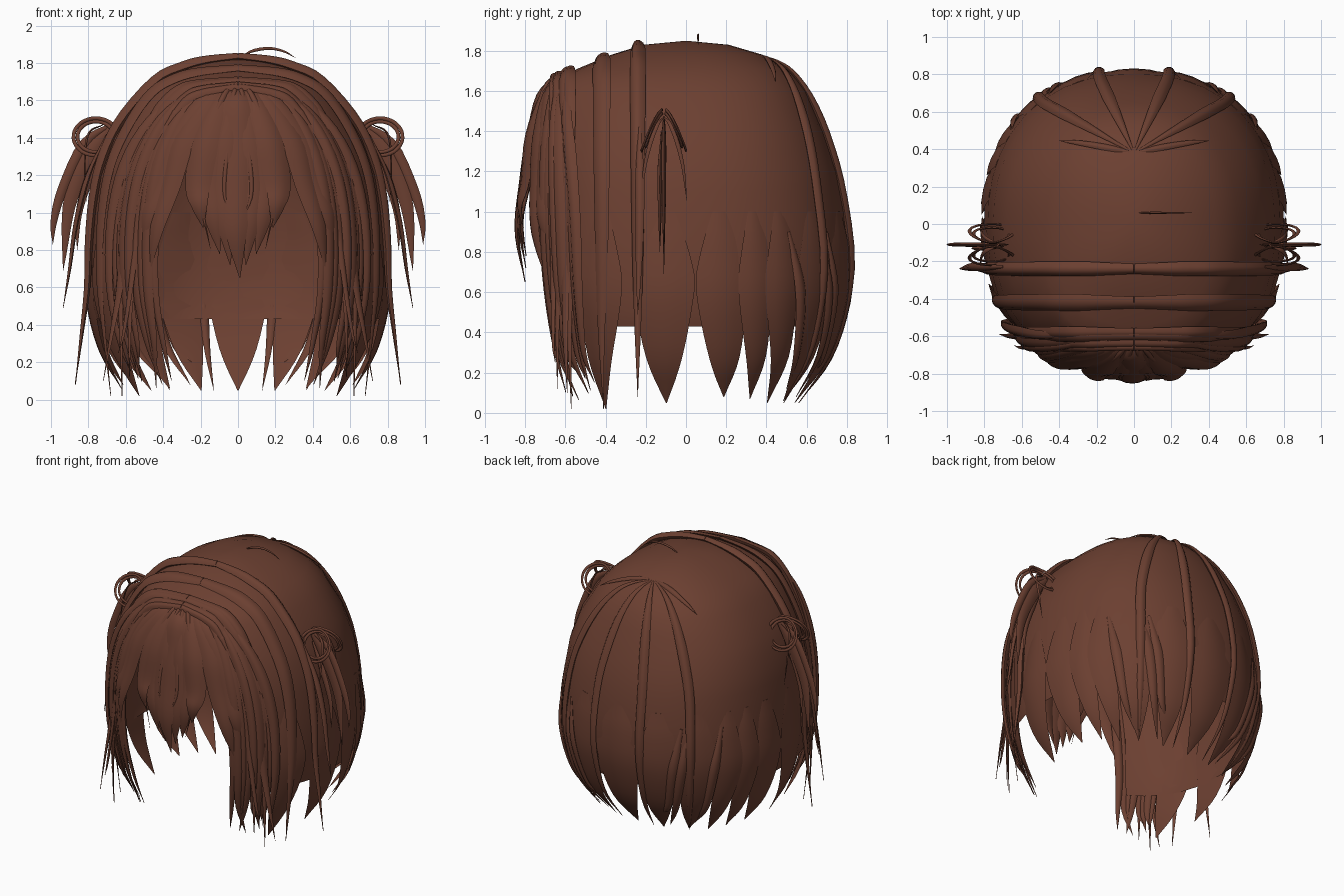
import bpy, bmesh, math, random
from mathutils import Vector

if "Cube" in bpy.data.objects:
    bpy.data.objects.remove(bpy.data.objects["Cube"])

random.seed(4)
brown = bpy.data.materials.new("brown_hair")
brown.diffuse_color = (0.150, 0.051, 0.031, 1)
brown.use_nodes = True
brown.node_tree.nodes["Principled BSDF"].inputs["Base Color"].default_value = brown.diffuse_color

# Head outline: height -> half width, front depth, back depth
OUTLINE = [(1.85, 0, 0, 0), (1.83, .16, .22, .22), (1.78, .31, .38, .39), (1.71, .44, .55, .51),
           (1.66, .50, .65, .56), (1.6, .56, .69, .61), (1.4, .69, .74, .70), (1.2, .76, .77, .77),
           (1.0, .79, .78, .81), (.75, .81, .77, .83), (.5, .80, .74, .80), (.27, .74, .69, .72),
           (.05, .62, .62, .56)]


def dims(z):
    z = min(1.85, max(.05, z))
    for a, b in zip(OUTLINE, OUTLINE[1:]):
        if a[0] >= z >= b[0]:
            f = (a[0] - z) / (a[0] - b[0])
            return [a[i] + (b[i] - a[i]) * f for i in (1, 2, 3)]


def surf(deg, z, off=0.0):
    """Point on the head; 0 degrees is the front, 90 the right side."""
    rx, rf, rb = dims(z)
    s, c = math.sin(math.radians(deg)), math.cos(math.radians(deg))
    ry, p = (rf, 2.5) if c > 0 else (rb, 2.25)
    r = ((abs(s) / rx) ** p + (abs(c) / ry) ** p) ** (-1 / p) + off
    return Vector((s * r, -c * r, z))


def crown_ray(z, dx, dy):
    """Where a straight line from the crown meets the head outline at height z."""
    rx, _, rb = dims(z)
    s = 0
    while (dx * s / rx) ** 2.25 + ((.38 + dy * s) / rb) ** 2.25 < 1:
        s += .004
    return Vector((dx * s, .38 + dy * s, z + .006))


def drape(y, zs, off):
    """Path over the head in a plane of constant y, from the parting down one side."""
    top = next(z / 1000 for z in range(1850, 50, -2) if dims(z / 1000)[1] >= -y)
    pts = [Vector((0, y, top + off))]
    for z in [top - .015, top - .05, top - .12] + zs:
        if z < top - .01:
            rx, rf, _ = dims(z)
            k = max(0.02, 1 - min(1, abs(y / rf)) ** 2.5) ** (1 / 2.5)
            pts.append(Vector((rx * k + off, y, z + off * .5)))
    return pts


def smooth_path(pts, n):
    """Catmull-Rom resampling."""
    p = [Vector(q) for q in pts]
    p = [p[0] * 2 - p[1]] + p + [p[-1] * 2 - p[-2]]
    out, segs = [], len(p) - 3
    for i in range(n + 1):
        u = i / n * segs
        k = min(int(u), segs - 1)
        u -= k
        a, b, c, d = p[k:k + 4]
        out.append(.5 * (2 * b + (c - a) * u + (2 * a - 5 * b + 4 * c - d) * u * u
                         + (3 * b - a - 3 * c + d) * u ** 3))
    return out


SECTION = [(-.5, 0), (-.25, .4), (0, .5), (.25, .4), (.5, 0), (.25, -.4), (0, -.5), (-.25, -.4)]


def strand(bm, pts, w, t, root=.3, grow=.3, power=3, n=16, flat=None, mirror=True):
    """Tapered lock with a lens section, facing outward from the head."""
    for sx in ((1, -1) if mirror else (1,)):
        path = smooth_path([(p[0] * sx, p[1], p[2]) for p in pts], n)
        rings = []
        for i, p in enumerate(path):
            f = i / n
            tan = (path[min(i + 1, n)] - path[max(i - 1, 0)]).normalized()
            nor = Vector(flat) if flat else p - Vector((0, 0, min(.95, p.z)))
            side = tan.cross(nor).normalized()
            nor = side.cross(tan).normalized()
            k = max(.015, (root + (1 - root) * min(1, f / grow)) * (1 - f ** power))
            ww, tt = w * k, t * max(.1, k)
            rings.append([bm.verts.new(p + side * (a * ww) + nor * (b * tt - (0 if flat else .6 * (a * ww) ** 2)))
                          for a, b in SECTION])
        m = len(SECTION)
        for r, q in zip(rings, rings[1:]):
            for j in range(m):
                bm.faces.new((r[j], r[(j + 1) % m], q[(j + 1) % m], q[j]))
        bm.faces.new(rings[0])
        bm.faces.new(rings[-1])


def finish(name, bm, angle=50):
    bmesh.ops.recalc_face_normals(bm, faces=bm.faces)
    me = bpy.data.meshes.new(name)
    bm.to_mesh(me)
    bm.free()
    me.materials.append(brown)
    ob = bpy.data.objects.new(name, me)
    bpy.context.collection.objects.link(ob)
    bpy.ops.object.select_all(action='DESELECT')
    ob.select_set(True)
    bpy.context.view_layer.objects.active = ob
    bpy.ops.object.shade_smooth_by_angle(angle=math.radians(angle))


# Cap: rounded shell with an opening for the face
bm = bmesh.new()
N = 40
levels = [1.83, 1.78, 1.71, 1.66, 1.6, 1.5, 1.4, 1.3, 1.2, 1.1, 1.0, .88, .75, .62, .5, .43]
rows = [[bm.verts.new(surf(360 * i / N, z, -.008)) for i in range(N)] for z in levels]
top = bm.verts.new((0, 0, 1.85))
for i in range(N):
    j = (i + 1) % N
    bm.faces.new((top, rows[0][i], rows[0][j]))
    for k in range(len(levels) - 1):
        a = 360 * (i + .5) / N
        if min(a, 360 - a) < 36 and levels[k] < 1.35:
            continue
        bm.faces.new((rows[k][i], rows[k + 1][i], rows[k + 1][j], rows[k][j]))
bmesh.ops.delete(bm, geom=[v for v in bm.verts if not v.link_faces], context='VERTS')
finish("cap", bm)

# Pointed tufts around the lower edge: angle, tip angle, width, tip height
bm = bmesh.new()
for deg, end, w, tip in [(59, 53, .29, .02), (82, 81, .36, .05), (103, 107, .31, .08), (115, 120, .22, .07),
                         (125, 131, .23, .05), (140, 143, .31, .06), (158, 160, .33, .05), (180, 180, .4, .05)]:
    pts = [surf(deg, 1.0, -.012), surf(deg, .8, -.006), surf(deg, .55, .002),
           surf((deg + end) / 2, .27, 0), surf(end, tip, 0)]
    strand(bm, pts, w, .026, root=.3, grow=.4, power=2.4, mirror=deg < 180)
finish("lower_tufts", bm)

# Ridged locks running straight back and down from the crown
bm = bmesh.new()
for dx, dy, deg in ((.2, .44, 167), (.5, .28, 143)):
    pts = [Vector((0, .38, 1.775))] + [crown_ray(z, dx, dy) for z in (1.74, 1.68, 1.55, 1.35, 1.1)]
    pts += [surf(deg, z, .008) for z in (.75, .45, .25, .05)]
    strand(bm, pts, .07, .04, root=.1, grow=.4, power=5, n=28)
for d, tip in ((132, .12), (147, .08), (151, .2)):
    strand(bm, [surf(d - 4, .9, -.005), surf(d, .6, .012), surf(d + 3, .3, .012), surf(d + 8, tip, 0)], .07, .03)
strand(bm, [(0, .38, 1.775), (.15, .41, 1.755), (.3, .435, 1.70), (.4, .445, 1.645)], .04, .025, n=8)
finish("back_locks", bm)

# Locks draped sideways over the head from the parting
bm = bmesh.new()
body = [1.5, 1.3, 1.1, .85]
for y, w, t, off, lean, tip in [(-.24, .08, .06, .012, .01, (.87, -.24, .08)), (-.42, .10, .04, .012, 0, (.68, -.41, .02)),
                                (-.58, .08, .05, .014, 0, (.62, -.57, .02)), (-.60, .09, .04, .02, .02, (.72, -.59, .1)),
                                (-.64, .07, .04, .02, .01, (.58, -.64, .12)), (-.66, .06, .04, .03, .03, (.64, -.65, .25))]:
    pts = drape(y, body, off)
    x = pts[-1].x
    pts += [Vector((x + lean, y, .6)), Vector((x * .6 + tip[0] * .4 + lean, y, .35)), Vector(tip)]
    strand(bm, pts, w, t, root=.7, grow=.15, power=4, n=36)
# Loose strands swinging out at the temples
strand(bm, [(.70, -.23, 1.42), (.80, -.23, 1.2), (.865, -.23, .95), (.90, -.235, .7), (.935, -.24, .49)], .05, .03)
finish("draped_locks", bm)

# Long locks framing the face, fanned from the front parting
bm = bmesh.new()
for i in range(9):
    f = i / 8
    d = 32 + 19 * f
    tip = .05 + .22 * random.random() * (1 - f * .5)
    o = .008 + .03 * random.random()
    tw = random.uniform(-6, 6)
    pts = [Vector((0, -.58, 1.70 + .015 * f)), surf(d * .45, 1.655 + .02 * f, .01), surf(d * .75, 1.5, o),
           surf(d * .92, 1.25, o), surf(d, .95, o), surf(d + 1, .6, o), surf(d + tw * .2, .3, o), surf(d + tw, tip, .02)]
    strand(bm, pts, .07 + .04 * random.random(), .045, root=.15, grow=.4, power=3.5, n=28)
finish("face_locks", bm)

# Fringe: angle at the middle, angle and height of the tip, width, lift
bm = bmesh.new()
for mid, tipd, tipz, w, o in [(6, 3, .72, .20, .03), (11, 7, .78, .20, .025), (15, 13, .92, .18, .04),
                              (26, 34, .68, .17, .025), (31, 37, .8, .17, .015)]:
    pts = [Vector((0, -.58, 1.70)), surf(mid * .5, 1.61, .012), surf(mid * .85, 1.4, o), surf(mid, 1.15, o),
           surf((mid + tipd) / 2, (1.15 + tipz) / 2, o + .02), surf(tipd, tipz, o)]
    strand(bm, pts, w, .045, root=.1, grow=.45, power=3, n=22)
strand(bm, [(0, -.58, 1.70), (0, -.72, 1.6), (0, -.77, 1.4), (-.01, -.81, 1.15), (-.01, -.84, .9), (.01, -.80, .65)],
       .24, .05, root=.1, grow=.5, power=3, n=22, mirror=False)
# Thin strands lying over the fringe
for mid, tipz in ((4, .95), (13, .8)):
    strand(bm, [(0, -.585, 1.71), surf(mid * .5, 1.62, .025), surf(mid, 1.35, .04), surf(mid + 1, 1.1, .05),
                surf(mid - 3, tipz, .06)], .035, .025, n=18)
finish("fringe", bm)

# Side bunches: flat blades and thin loops
bm = bmesh.new()
for pts, w in [([(.68, -.11, 1.47), (.82, -.11, 1.37), (.94, -.11, 1.12), (.985, -.11, .95), (.99, -.11, .83)], .06),
               ([(.68, -.11, 1.46), (.80, -.11, 1.30), (.90, -.11, 1.05), (.935, -.11, .69)], .10),
               ([(.70, -.12, 1.40), (.79, -.13, 1.2), (.85, -.13, 1.0), (.86, -.13, .8)], .05)]:
    strand(bm, pts, w, .025, flat=(0, 1, 0), n=16)
for s in (1, -1):
    for r in (1, .82):
        loop = []
        for k in range(11):
            a = math.radians(200 - 36 * k)
            depth = .1 * (.5 - .5 * math.sin(a)) ** .7 + .01
            loop.append((.76 + .12 * r * math.cos(a), -.11 + s * depth * r, 1.405 + .1 * r * math.sin(a)))
        strand(bm, loop, .02, .012, root=1, power=40, n=30, flat=(0, 1, 0))
    strand(bm, [(.72, -.11, 1.47), (.80, -.11 + s * .04, 1.42), (.82, -.11 + s * .09, 1.25),
                (.81, -.11 + s * .115, 1.05)], .025, .012)
finish("side_bunches", bm)

# Flyaway hair on the crown
bm = bmesh.new()
strand(bm, [(.02, .06, 1.835), (.08, .06, 1.865), (.17, .06, 1.878), (.25, .06, 1.86), (.31, .06, 1.825)],
       .018, .012, flat=(0, 1, 0), n=14, mirror=False)
finish("flyaway", bm)
